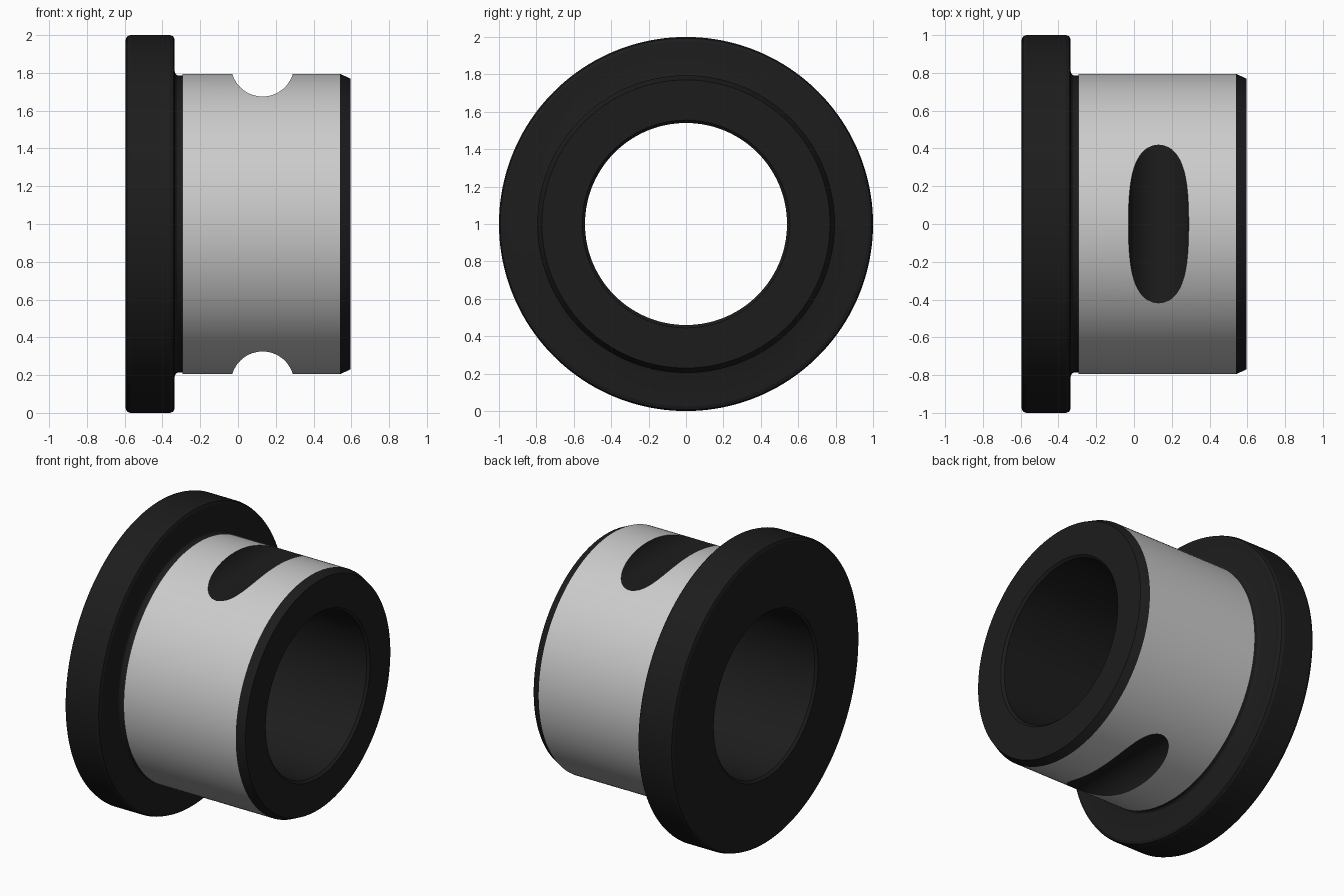
import bpy, bmesh, math

if "Cube" in bpy.data.objects:
    bpy.data.objects.remove(bpy.data.objects["Cube"])

SEG = 160


def material(name, v):
    m = bpy.data.materials.new(name)
    m.diffuse_color = (*v, 1)
    m.use_nodes = True
    m.node_tree.nodes["Principled BSDF"].inputs["Base Color"].default_value = m.diffuse_color
    return m


black = material("black_coating", (0.012, 0.012, 0.012))
grey = material("bare_metal", (0.8, 0.8, 0.8))

# Closed half-section (x along the axis, radius)
profile = [
    (-0.595, 0.555), (-0.595, 0.975), (-0.588, 0.993), (-0.57, 1.0),
    (-0.36, 1.0), (-0.342, 0.993), (-0.335, 0.975),
    (-0.335, 0.808), (-0.331, 0.796), (-0.322, 0.788), (-0.308, 0.785),
    (-0.295, 0.785), (-0.295, 0.795),
    (0.54, 0.795), (0.595, 0.77),
    (0.595, 0.555), (0.58, 0.54), (-0.58, 0.54),
]
GREY_EDGE = 12  # profile segment forming the bare sleeve

# Flanged bushing turned around the x axis
bm = bmesh.new()
rings = []
for i in range(SEG):
    a = 2 * math.pi * i / SEG
    rings.append([bm.verts.new((x, r * math.cos(a), 1 + r * math.sin(a))) for x, r in profile])
n = len(profile)
for i in range(SEG):
    p, q = rings[i], rings[(i + 1) % SEG]
    for j in range(n):
        k = (j + 1) % n
        f = bm.faces.new((p[j], p[k], q[k], q[j]))
        f.material_index = 1 if j == GREY_EDGE else 0
bmesh.ops.recalc_face_normals(bm, faces=bm.faces)
mesh = bpy.data.meshes.new("flanged_bushing")
bm.to_mesh(mesh)
bm.free()
mesh.materials.append(black)
mesh.materials.append(grey)
bushing = bpy.data.objects.new("flanged_bushing", mesh)
bpy.context.collection.objects.link(bushing)

# Round cross slots at top and bottom of the sleeve
cutters = []
for name, z in (("top_slot_cutter", 1.842), ("bottom_slot_cutter", 0.158)):
    bpy.ops.mesh.primitive_cylinder_add(vertices=96, radius=0.167, depth=2.4,
                                        location=(0.13, 0, z), rotation=(math.pi / 2, 0, 0))
    c = bpy.context.object
    c.name = name
    c.hide_render = True
    c.data.materials.append(black)
    mod = bushing.modifiers.new(name, 'BOOLEAN')
    mod.operation = 'DIFFERENCE'
    mod.solver = 'EXACT'
    mod.material_mode = 'TRANSFER'
    mod.object = c
    cutters.append(c)

bpy.ops.object.select_all(action='DESELECT')
bushing.select_set(True)
bpy.context.view_layer.objects.active = bushing
for c in cutters:
    bpy.ops.object.modifier_apply(modifier=c.name)
    bpy.data.objects.remove(c)
bpy.ops.object.shade_smooth_by_angle(angle=math.radians(20))
